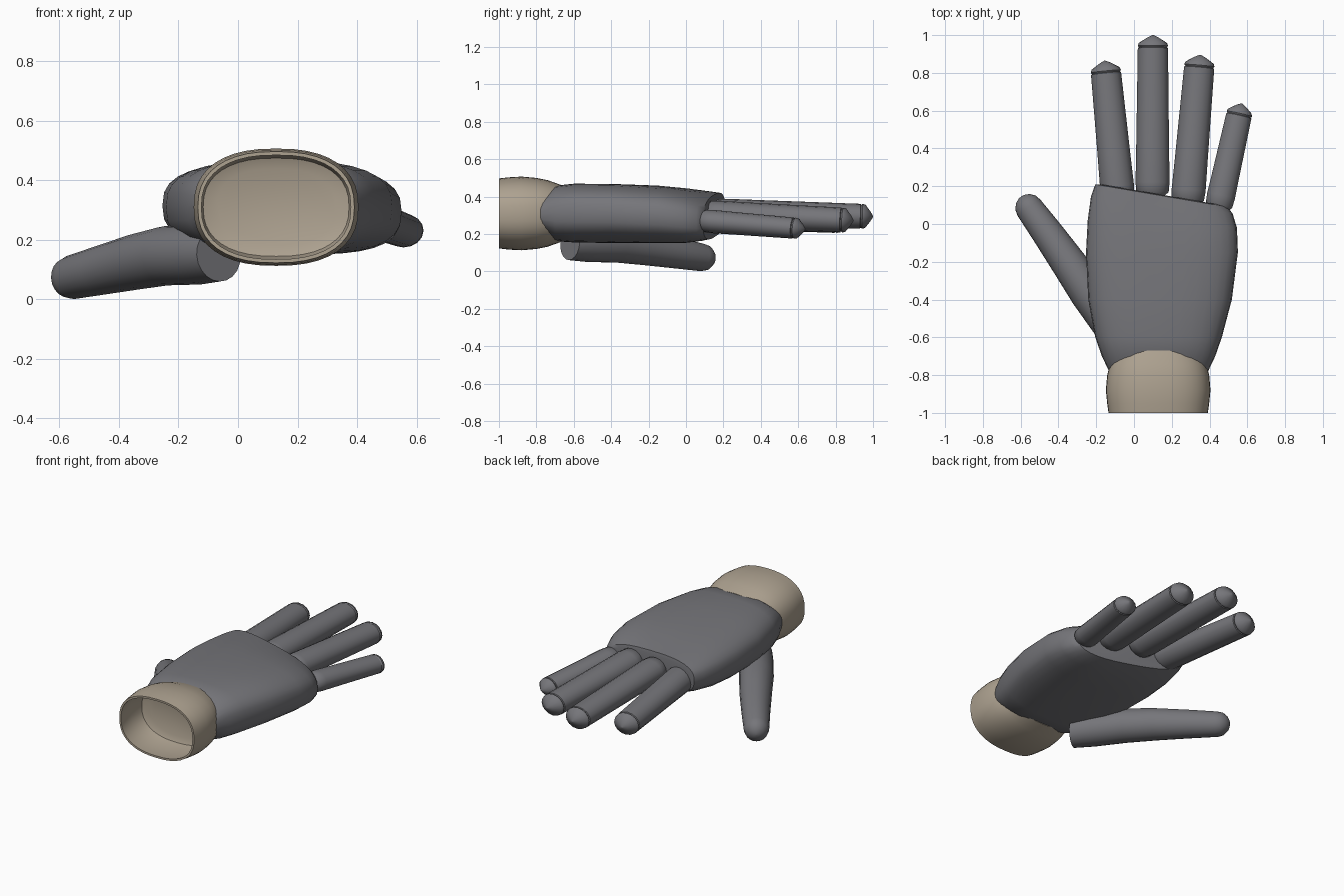
import bpy
import bmesh
from math import cos, sin, pi
from mathutils import Vector

cube = bpy.data.objects.get("Cube")
if cube:
    bpy.data.objects.remove(cube, do_unlink=True)


def material(name, rgb):
    m = bpy.data.materials.new(name)
    m.use_nodes = True
    m.diffuse_color = (*rgb, 1)
    m.node_tree.nodes["Principled BSDF"].inputs["Base Color"].default_value = (*rgb, 1)
    return m


GREY = material("glove grey", (0.18, 0.18, 0.195))
TAN = material("cuff tan", (0.42, 0.36, 0.28))


def spow(v, p):
    return abs(v) ** p * (1 if v >= 0 else -1)


def loft(name, rings, mat, sides=24, power=2.0, start_cap=True):
    """Skin rings given as (centre, half-width vector, half-height vector)."""
    bm = bmesh.new()
    loops = []
    for c, u, v in rings:
        loop = []
        for i in range(sides):
            a = 2 * pi * i / sides
            loop.append(bm.verts.new(c + u * spow(cos(a), 2 / power) + v * spow(sin(a), 2 / power)))
        loops.append(loop)
    for a, b in zip(loops, loops[1:]):
        for i in range(sides):
            j = (i + 1) % sides
            bm.faces.new((a[i], a[j], b[j], b[i]))
    if start_cap:
        bm.faces.new(loops[0])
    bm.faces.new(loops[-1])
    bmesh.ops.recalc_face_normals(bm, faces=bm.faces)
    mesh = bpy.data.meshes.new(name)
    bm.to_mesh(mesh)
    bm.free()
    mesh.materials.append(mat)
    obj = bpy.data.objects.new(name, mesh)
    bpy.context.collection.objects.link(obj)
    bpy.ops.object.select_all(action="DESELECT")
    obj.select_set(True)
    bpy.context.view_layer.objects.active = obj
    bpy.ops.object.shade_smooth_by_angle(angle=0.7)
    return obj


def flat_ring(y, x, z, rx, rz, shear=0.0, tilt=0.0):
    return Vector((x, y, z)), Vector((rx, shear, tilt)), Vector((0, 0, rz))


# Palm: the knuckle edge slants back and down toward the little finger
palm = [
    (-0.78, 0.13, 0.31, 0.262, 0.10),
    (-0.70, 0.13, 0.31, 0.30, 0.148),
    (-0.60, 0.13, 0.312, 0.335, 0.157),
    (-0.40, 0.138, 0.31, 0.38, 0.158),
    (-0.15, 0.148, 0.305, 0.402, 0.153, 0, -0.01),
    (0.0, 0.15, 0.298, 0.395, 0.142, -0.02, -0.02),
    (0.10, 0.147, 0.296, 0.375, 0.125, -0.045, -0.03),
    (0.15, 0.145, 0.296, 0.35, 0.114, -0.06, -0.035),
    (0.155, 0.145, 0.296, 0.32, 0.095, -0.055, -0.03),
]
loft("palm", [flat_ring(*r) for r in palm], GREY, 32, 2.7)

# Cuff: an open sleeve with a thin rim, closed inside by the wrist
cuff = [(-0.67, 0.22, 0.153), (-0.74, 0.255, 0.178), (-0.80, 0.27, 0.19), (-0.88, 0.277, 0.197),
        (-0.95, 0.27, 0.193), (-1.0, 0.263, 0.187),
        (-1.0, 0.251, 0.175), (-0.88, 0.264, 0.184), (-0.80, 0.245, 0.165), (-0.785, 0.20, 0.13)]
loft("cuff", [flat_ring(y, 0.128, 0.31, rx, rz) for y, rx, rz in cuff], TAN, 40, 2.4)


# Fingers: tapered tubes with a rounded root, a fine groove and a pointed cap
def finger(name, base, end, r0, r1, flat):
    base, end = Vector(base), Vector(end)
    d = (end - base).normalized()
    u = d.cross(Vector((0, 0, 1))).normalized()
    v = u.cross(d)
    rings = [(base - d * 0.03, 0.6 * r0), (base, 0.95 * r0), (base + d * 0.05, r0)]
    rings += [(base.lerp(end, t), r0 + (r1 - r0) * t) for t in (0.35, 0.7, 1)]
    cap = [(0.003, 0.92), (0.011, 1.0), (0.026, 0.94), (0.054, 0.4), (0.068, 0.04)]
    rings += [(end + d * h, r1 * s) for h, s in cap]
    loft(name, [(c, u * r, v * r * flat) for c, r in rings], GREY, 16)


finger("index_finger", (-0.085, 0.15, 0.305), (-0.148, 0.797, 0.275), 0.09, 0.08, 0.86)
finger("middle_finger", (0.098, 0.17, 0.315), (0.1, 0.932, 0.295), 0.09, 0.08, 0.83)
finger("ring_finger", (0.285, 0.13, 0.305), (0.345, 0.828, 0.275), 0.09, 0.08, 0.83)
finger("little_finger", (0.45, 0.10, 0.27), (0.555, 0.572, 0.232), 0.075, 0.068, 0.83)

# Thumb: hangs below the palm, with a blunt root and a rounded tip
path = [(-0.065, -0.62, 0.15, 0.09), (-0.13, -0.52, 0.15, 0.1), (-0.24, -0.365, 0.147, 0.1),
        (-0.34, -0.215, 0.127, 0.094), (-0.46, -0.045, 0.098, 0.083), (-0.555, 0.085, 0.075, 0.074)]
root, tip = Vector(path[0][:3]), Vector(path[-1][:3])
axis = (tip - root).normalized()
side = axis.cross(Vector((0, 0, 1))).normalized()
up = side.cross(axis)
rings = [(Vector(p[:3]), side * p[3], up * p[3]) for p in path]
for k in (0.3, 0.6, 0.85, 0.99):
    r = 0.074 * cos(k * pi / 2)
    rings.append((tip + axis * 0.074 * sin(k * pi / 2), side * r, up * r))
loft("thumb", rings, GREY, 20)
